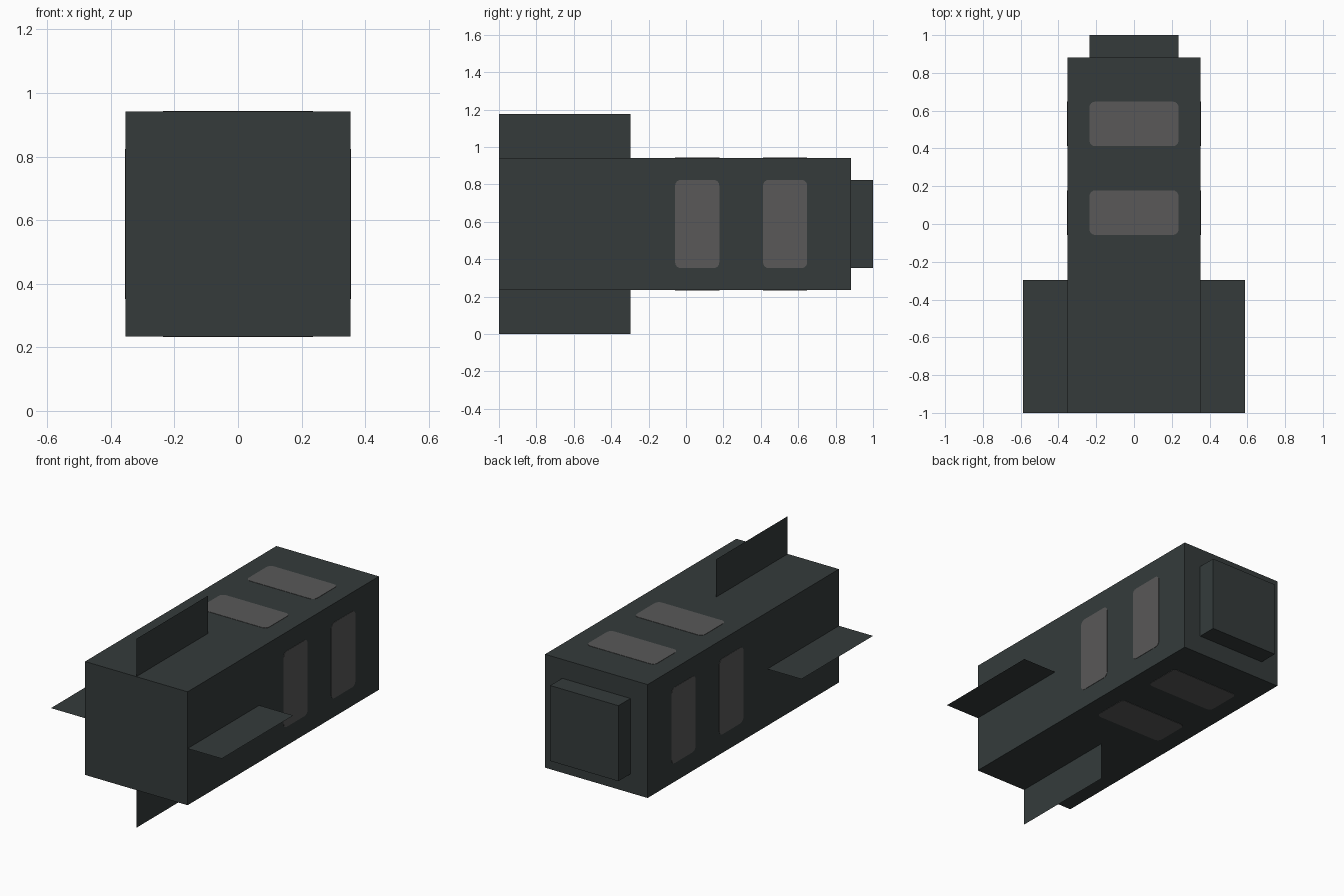
import bpy, bmesh, math
from mathutils import Matrix, Vector

if "Cube" in bpy.data.objects:
    bpy.data.objects.remove(bpy.data.objects["Cube"])

AXIS_Z = 0.588      # height of the long axis
HALF = 0.353        # half width of the square body


def material(name, color):
    m = bpy.data.materials.new(name)
    m.diffuse_color = (*color, 1)
    m.use_nodes = True
    m.node_tree.nodes["Principled BSDF"].inputs["Base Color"].default_value = m.diffuse_color
    return m


dark = material("dark slate", (0.035, 0.044, 0.044))
grey = material("panel grey", (0.100, 0.098, 0.098))


def finish(name, bm, mat):
    mesh = bpy.data.meshes.new(name)
    bm.to_mesh(mesh)
    bm.free()
    mesh.materials.append(mat)
    obj = bpy.data.objects.new(name, mesh)
    bpy.context.collection.objects.link(obj)
    return obj


def box(name, half, y0, y1, mat):
    bm = bmesh.new()
    bmesh.ops.create_cube(bm, size=1)
    bmesh.ops.scale(bm, vec=(2 * half, y1 - y0, 2 * half), verts=bm.verts)
    bmesh.ops.translate(bm, vec=(0, (y0 + y1) / 2, AXIS_Z), verts=bm.verts)
    return finish(name, bm, mat)


def around_axis(bm, quarter):
    """Turn a part made on the top side to one of the four sides."""
    bmesh.ops.rotate(bm, verts=bm.verts, cent=(0, 0, 0),
                     matrix=Matrix.Rotation(quarter * math.pi / 2, 3, 'Y'))
    bmesh.ops.translate(bm, vec=(0, 0, AXIS_Z), verts=bm.verts)


def fin(name, quarter):
    bm = bmesh.new()
    corners = [(-1, HALF), (-0.296, HALF), (-0.296, AXIS_Z), (-1, AXIS_Z)]
    bm.faces.new([bm.verts.new((0, y, z)) for y, z in corners])
    around_axis(bm, quarter)
    return finish(name, bm, dark)


def panel(name, quarter, y, hx=0.236, hy=0.118, r=0.03, lift=0.002):
    """Thin rounded plate lying on one side of the body."""
    bm = bmesh.new()
    ring = []
    for i, (sx, sy) in enumerate([(1, 1), (-1, 1), (-1, -1), (1, -1)]):
        for k in range(5):
            a = (i + k / 4) * math.pi / 2
            ring.append(bm.verts.new((sx * (hx - r) + r * math.cos(a),
                                      y + sy * (hy - r) + r * math.sin(a),
                                      HALF)))
    face = bm.faces.new(ring)
    new = bmesh.ops.extrude_face_region(bm, geom=[face])["geom"]
    bmesh.ops.translate(bm, vec=Vector((0, 0, lift)),
                        verts=[v for v in new if isinstance(v, bmesh.types.BMVert)])
    bmesh.ops.recalc_face_normals(bm, faces=bm.faces)
    around_axis(bm, quarter)
    return finish(name, bm, grey)


# Long square body and the smaller block on its rear end
box("body", HALF, -1, 0.882, dark)
box("end_block", 0.235, 0.882, 1, dark)

# One flat fin and two rounded panels on each of the four sides
for q, side in enumerate(["top", "right", "bottom", "left"]):
    fin(side + "_fin", q)
    panel(side + "_panel_middle", q, 0.06)
    panel(side + "_panel_rear", q, 0.53)
